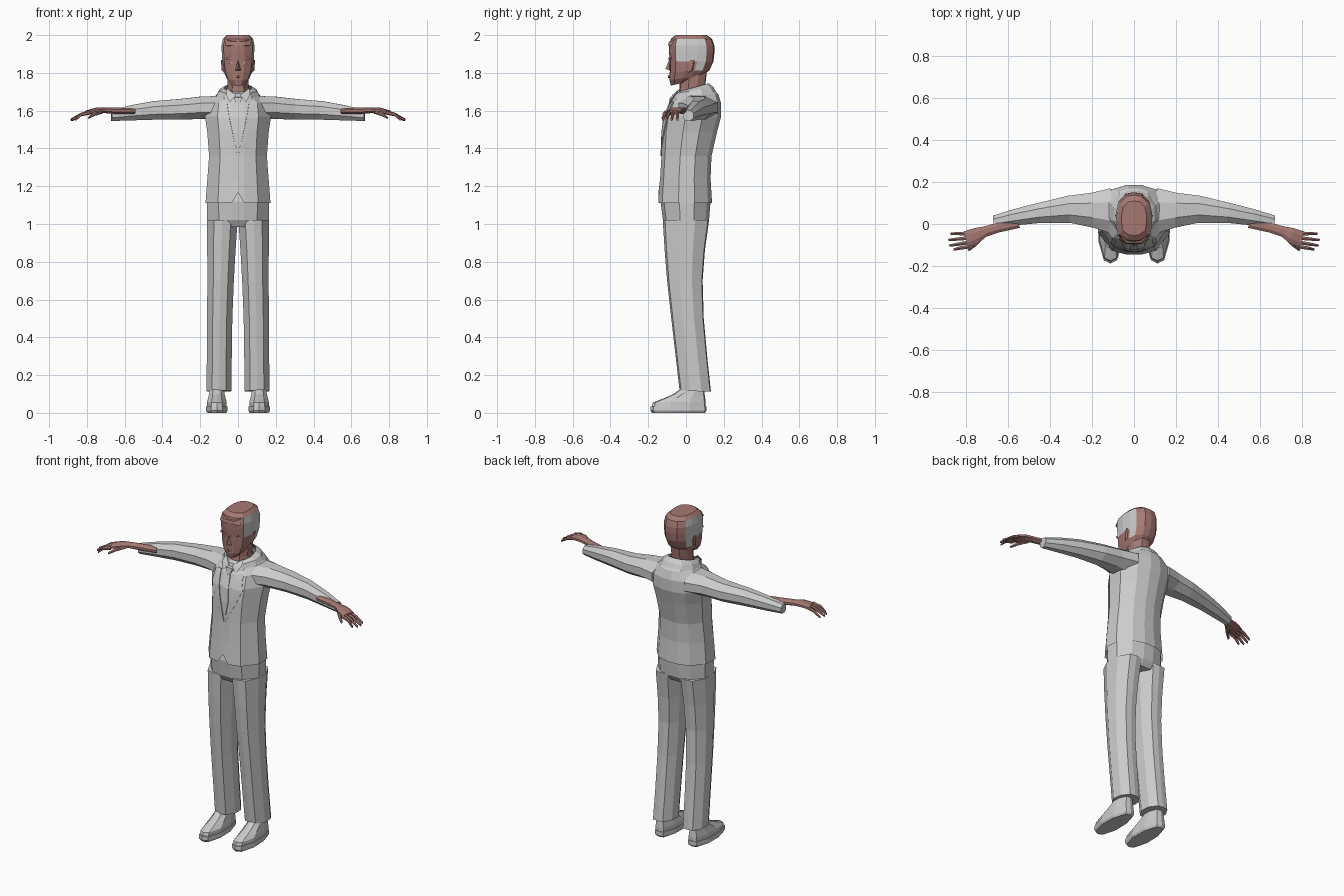
import bpy, bmesh
from mathutils import Vector
from math import cos, sin, pi

if "Cube" in bpy.data.objects:
    bpy.data.objects.remove(bpy.data.objects["Cube"])


def material(name, rgb):
    m = bpy.data.materials.new(name)
    m.use_nodes = True
    m.diffuse_color = (*rgb, 1)
    m.node_tree.nodes["Principled BSDF"].inputs["Base Color"].default_value = (*rgb, 1)
    return m


GREY = material("light grey cloth", (0.6, 0.6, 0.6))
SKIN = material("brown skin", (0.38, 0.19, 0.17))

# half cross-sections, front (-1) to back (+1)
BODY = [(0, -1), (.2, -1), (.62, -.86), (1, -.25), (.97, .35), (.62, .85), (.2, 1)]
LIMB = [(0, -1), (.55, -.9), (1, -.3), (.95, .4), (.5, .95)]
SKULL = [(0, -1), (.4, -.96), (.88, -.72), (1, -.2), (.97, .25), (.85, .65), (.45, .95)]


def ring(half, cx, rx, yf, yb, zf, zb=None):
    """Closed cross-section, optionally tilted from front to back."""
    zb = zf if zb is None else zb
    full = half + [(0, 1)] + [(-x, y) for x, y in reversed(half[1:])]
    pts = []
    for px, py in full:
        t = (py + 1) / 2
        pts.append(Vector((cx + px * rx, yf + (yb - yf) * t, zf + (zb - zf) * t)))
    return pts


def finish(name, bm, mats, mirror):
    bmesh.ops.recalc_face_normals(bm, faces=bm.faces)
    me = bpy.data.meshes.new(name)
    bm.to_mesh(me)
    bm.free()
    for m in mats:
        me.materials.append(m)
    ob = bpy.data.objects.new(name, me)
    bpy.context.collection.objects.link(ob)
    if mirror:
        ob.modifiers.new("Mirror", 'MIRROR').use_mirror_merge = False
    return ob


def loft(name, rings, mats, mirror=False, caps=True):
    bm = bmesh.new()
    rows = [[bm.verts.new(p) for p in r] for r in rings]
    n = len(rows[0])
    for a, b in zip(rows, rows[1:]):
        for i in range(n):
            j = (i + 1) % n
            bm.faces.new((a[i], a[j], b[j], b[i]))
    if caps:
        bm.faces.new(rows[0])
        bm.faces.new(rows[-1])
    return finish(name, bm, mats, mirror)


def tube(name, stations, mat, sides=8):
    """Mirrored limb through (x, y, z, half width, half height) stations."""
    along = Vector(stations[-1][:3]) - Vector(stations[0][:3])
    side = Vector((-along.y, along.x, 0)).normalized()
    rings = []
    for x, y, z, w, h in stations:
        angles = [2 * pi * (i + .5) / sides for i in range(sides)]
        rings.append([Vector((x, y, z + h * sin(a))) + side * w * cos(a) for a in angles])
    return loft(name, rings, [mat], mirror=True)


def cloth_plate(name, rows, target, mirror):
    """Thin strip laid on the front of a garment; rows are (z, inner x, outer x)."""
    bm = bmesh.new()
    grid = [[bm.verts.new((a + (b - a) * t / 2, -.3, z)) for t in range(3)] for z, a, b in rows]
    for r, s in zip(grid, grid[1:]):
        for i in range(2):
            bm.faces.new((r[i], r[i + 1], s[i + 1], s[i]))
    ob = finish(name, bm, [GREY], False)
    wrap = ob.modifiers.new("Wrap", 'SHRINKWRAP')
    wrap.target = target
    wrap.wrap_method = 'PROJECT'
    wrap.use_project_y = True
    wrap.use_positive_direction = True
    wrap.wrap_mode = 'ABOVE_SURFACE'
    wrap.offset = .005
    ob.modifiers.new("Thickness", 'SOLIDIFY').thickness = .006
    if mirror:
        ob.modifiers.new("Mirror", 'MIRROR').use_mirror_merge = False


def blob(name, points, mat, mirror=False):
    """Convex solid around a few points."""
    bm = bmesh.new()
    for p in points:
        bm.verts.new(p)
    bmesh.ops.convex_hull(bm, input=bm.verts)
    return finish(name, bm, [mat], mirror)


# jacket, with a notch at the front of the hem
body = [ring(BODY, 0, *r) for r in [
    (.172, -.146, .138, 1.11), (.162, -.137, .13, 1.24), (.153, -.13, .135, 1.36),
    (.163, -.125, .165, 1.49), (.175, -.115, .186, 1.57), (.165, -.085, .186, 1.64),
    (.115, -.055, .17, 1.675, 1.69), (.07, -.035, .125, 1.69, 1.73)]]
body[0][0].z += .055
jacket = loft("jacket", body, [GREY], caps=False)

# collar, lapels and tie
loft("jacket_collar", [ring(BODY, 0, *r) for r in [
    (.12, -.075, .165, 1.65, 1.69), (.1, -.06, .145, 1.69, 1.725),
    (.072, -.04, .12, 1.7, 1.745)]], [GREY], caps=False)
cloth_plate("lapel", [(1.36, .002, .008), (1.43, .018, .045), (1.5, .032, .075),
                      (1.56, .045, .1), (1.61, .053, .085), (1.645, .058, .09)], jacket, True)
cloth_plate("tie", [(1.4, -.008, .008), (1.48, -.022, .022), (1.56, -.018, .018),
                    (1.63, -.012, .012)], jacket, False)
blob("tie_knot", [(x * s, y, z) for s in (-1, 1) for x, y, z in [
    (.01, -.092, 1.635), (.022, -.085, 1.67), (.02, -.05, 1.675), (.01, -.06, 1.635)]], GREY)
blob("shirt_collar", [(.01, -.075, 1.68), (.045, -.085, 1.645), (.065, -.06, 1.685),
                      (.06, -.03, 1.72), (.02, -.05, 1.69)], GREY, True)

# sleeves
tube("sleeve", [(.1, .06, 1.615, .12, .068), (.2, .065, 1.615, .09, .064),
                (.31, .07, 1.607, .07, .059), (.45, .053, 1.601, .052, .053),
                (.57, .032, 1.588, .042, .043), (.67, .012, 1.574, .03, .031)], GREY)

# forearm, palm, fingers and thumb
tube("hand", [(.55, .004, 1.598, .025, .016), (.65, -.018, 1.6, .025, .018),
              (.71, -.036, 1.602, .027, .016), (.75, -.055, 1.6, .04, .017),
              (.8, -.073, 1.59, .042, .012)], SKIN)
for finger, base, tip in [("index", -.108, -.122), ("middle", -.087, -.103),
                          ("ring", -.066, -.076), ("little", -.045, -.046)]:
    reach = {"index": .86, "middle": .88, "ring": .885, "little": .875}[finger]
    tube(finger + "_finger", [(.785, base, 1.59, .01, .011), (.83, (base + tip) / 2, 1.58, .0095, .01),
                              (reach, tip, 1.552, .006, .007)], SKIN, 6)
tube("thumb", [(.72, -.055, 1.597, .014, .013), (.76, -.1, 1.583, .011, .011),
               (.79, -.126, 1.563, .006, .007)], SKIN, 6)

# trousers
loft("trouser_seat", [ring(BODY, 0, *r) for r in [
    (.15, -.1, .1, .985), (.164, -.122, .122, 1.02), (.165, -.135, .13, 1.12), (.15, -.12, .12, 1.2)]], [GREY])
loft("trouser_leg", [ring(LIMB, *r) for r in [
    (.101, .066, -.034, .132, .118, .112), (.099, .066, -.055, .112, .3),
    (.097, .067, -.078, .094, .5), (.092, .07, -.1, .088, .7),
    (.088, .075, -.113, .1, .86), (.083, .081, -.123, .122, 1.02)]], [GREY], mirror=True)

# shoes
loft("shoe_sole", [ring(LIMB, .112, *r) for r in [
    (.05, -.18, .1, 0), (.057, -.188, .108, .012), (.056, -.187, .108, .035)]], [GREY], mirror=True)
loft("shoe_upper", [ring(LIMB, .112, *r) for r in [
    (.052, -.182, .104, .03), (.052, -.175, .104, .055, .06), (.046, -.13, .1, .072, .09),
    (.04, -.065, .096, .1, .12), (.036, -.025, .092, .13, .15)]], [GREY], mirror=True)

# neck and head
loft("neck", [ring(LIMB, 0, *r) for r in [
    (.065, -.045, .11, 1.66, 1.7), (.055, -.035, .1, 1.72), (.058, -.03, .11, 1.8)]], [SKIN])
head = loft("head", [ring(SKULL, 0, *r) for r in [
    (.036, -.08, .045, 1.732, 1.765), (.06, -.087, .09, 1.762, 1.785),
    (.076, -.086, .125, 1.805, 1.815), (.083, -.086, .145, 1.86), (.086, -.09, .151, 1.91),
    (.087, -.09, .15, 1.945), (.08, -.08, .138, 1.98), (.06, -.055, .11, 2.0)]], [SKIN, GREY])

# grey hair at the temples
for f in head.data.polygons:
    c = f.center
    beside = abs(c.x) > .065 and -.06 < c.y < .1
    if beside and c.z < 1.975 and (c.z > 1.88 or (c.z > 1.82 and c.y > .03)):
        f.material_index = 1

# face
blob("nose", [(0, -.088, 1.87), (0, -.109, 1.822), (.016, -.086, 1.812),
              (-.016, -.086, 1.812), (0, -.08, 1.81)], SKIN)
blob("lips", [(.022, -.083, 1.782), (-.022, -.083, 1.782), (0, -.096, 1.79),
              (0, -.095, 1.774), (0, -.08, 1.77)], SKIN)
blob("brow", [(.012, -.092, 1.868), (.012, -.093, 1.88), (.064, -.078, 1.872),
              (.062, -.079, 1.884), (.035, -.075, 1.875)], SKIN, True)
blob("eye", [(.028, -.088, 1.853), (.036, -.0875, 1.859), (.046, -.085, 1.852),
             (.036, -.0875, 1.846), (.036, -.08, 1.852)], GREY, True)
blob("ear", [(.076, .012, 1.8), (.078, .035, 1.81), (.08, .01, 1.865), (.08, .045, 1.87),
             (.09, .042, 1.868), (.087, .03, 1.815)], SKIN, True)

# raised hair edge across the forehead
blob("hair_fringe", [(s * x, y, z) for s in (-1, 1) for x, y, z in [
    (.035, -.095, 1.945), (.07, -.076, 1.943), (.034, -.09, 1.965), (.066, -.06, 1.975)]], SKIN)
